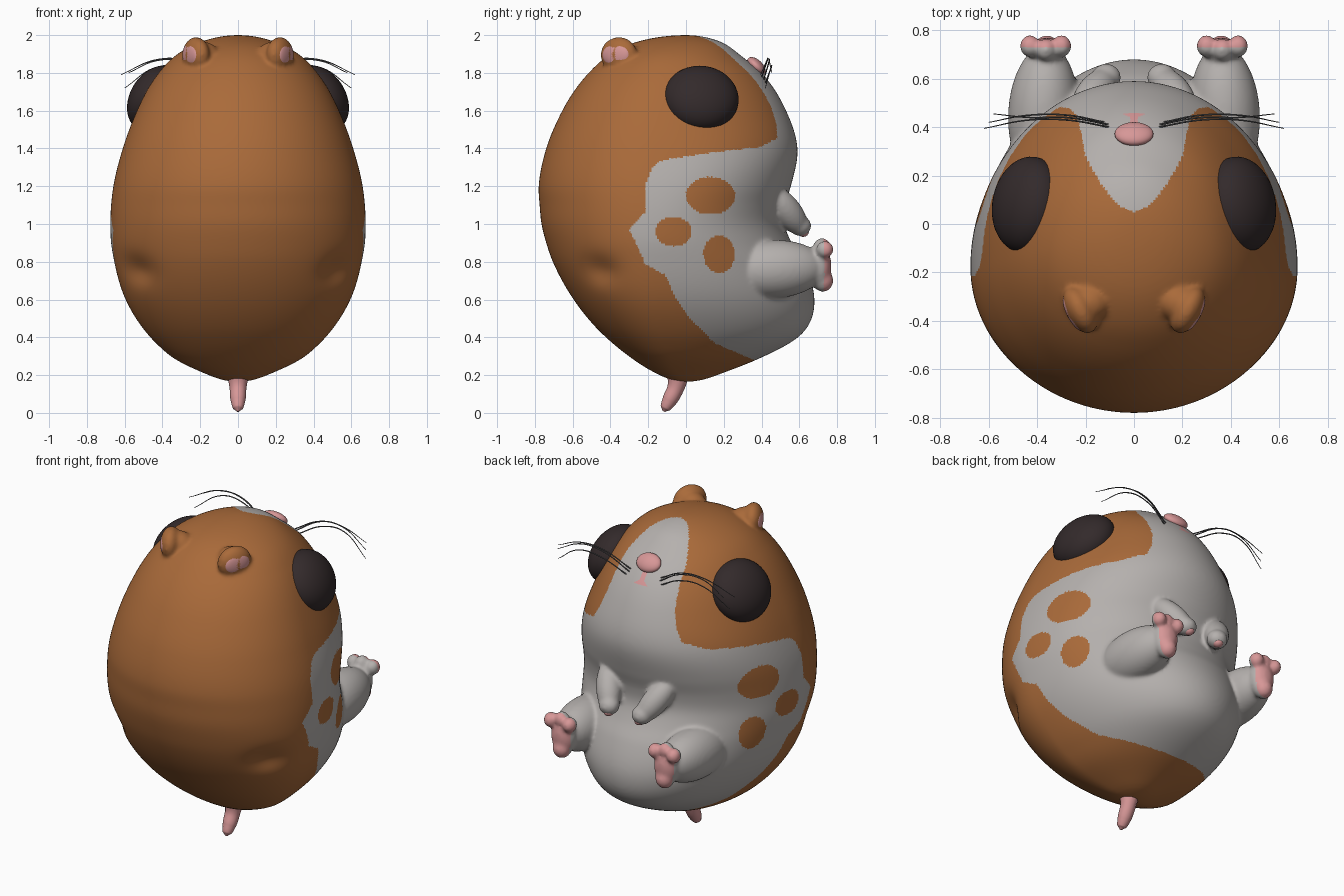
import bpy, bmesh, math
from mathutils import Vector, Matrix

if "Cube" in bpy.data.objects:
    bpy.data.objects.remove(bpy.data.objects["Cube"])


def material(name, rgb):
    m = bpy.data.materials.new(name)
    m.diffuse_color = (*rgb, 1)
    m.use_nodes = True
    m.node_tree.nodes["Principled BSDF"].inputs["Base Color"].default_value = m.diffuse_color
    return m


ORANGE = material("orange_fur", (0.40, 0.145, 0.042))
WHITE = material("pale_fur", (0.46, 0.435, 0.42))
PINK = material("pink_skin", (0.68, 0.31, 0.31))
DARK = material("eye_brown", (0.033, 0.023, 0.024))
WIRE = material("whisker_grey", (0.10, 0.10, 0.105))


def finish(name, bm, mats):
    bmesh.ops.recalc_face_normals(bm, faces=bm.faces)
    for f in bm.faces:
        f.smooth = True
    me = bpy.data.meshes.new(name)
    bm.to_mesh(me)
    bm.free()
    for m in mats:
        me.materials.append(m)
    ob = bpy.data.objects.new(name, me)
    bpy.context.collection.objects.link(ob)
    return ob


def ball(name, mat, loc, radii, axis=(0, 0, 1)):
    """Ellipsoid whose local z follows axis."""
    bm = bmesh.new()
    bmesh.ops.create_uvsphere(bm, u_segments=40, v_segments=24, radius=1)
    rot = Vector(axis).to_track_quat('Z', 'Y').to_matrix().to_4x4()
    bm.transform(Matrix.Translation(loc) @ rot @ Matrix.Diagonal((*radii, 1)))
    return finish(name, bm, [mat])


def pair(name, mat, loc, radii, axis=(0, 0, 1)):
    return [ball(f"{label}_{name}", mat, (s * loc[0], *loc[1:]), radii, (s * axis[0], *axis[1:]))
            for label, s in (("right", 1), ("left", -1))]


def select(obs):
    bpy.ops.object.select_all(action='DESELECT')
    for o in obs:
        o.select_set(True)
    bpy.context.view_layer.objects.active = obs[0]


def tube(name, mat, pts, depth):
    """Tapered tube through points (x, y, z, radius)."""
    cu = bpy.data.curves.new(name, 'CURVE')
    cu.dimensions = '3D'
    cu.bevel_depth, cu.bevel_resolution, cu.resolution_u = depth, 4, 10
    cu.use_fill_caps = True
    sp = cu.splines.new('BEZIER')
    sp.radius_interpolation = 'CARDINAL'
    sp.bezier_points.add(len(pts) - 1)
    for p, (x, y, z, r) in zip(sp.bezier_points, pts):
        p.co, p.radius = (x, y, z), r
        p.handle_left_type = p.handle_right_type = 'AUTO'
    cu.materials.append(mat)
    ob = bpy.data.objects.new(name, cu)
    bpy.context.collection.objects.link(ob)
    select([ob])
    bpy.ops.object.convert(target='MESH')


def linear(table, v):
    if v <= table[0][0]:
        return table[0][1]
    for (a, p), (b, q) in zip(table, table[1:]):
        if v <= b:
            return p + (q - p) * (v - a) / (b - a)
    return table[-1][1]


# Body profile: height, back y, front y, half width
PROFILE = [(1.97, -.24, .17, .18), (1.9, -.40, .28, .32), (1.8, -.515, .40, .42),
           (1.6, -.655, .53, .535), (1.4, -.74, .59, .61), (1.2, -.78, .555, .66),
           (1.1, -.775, .525, .672), (1.0, -.765, .52, .676), (.9, -.74, .56, .672),
           (.8, -.705, .62, .655), (.6, -.595, .68, .595), (.45, -.475, .64, .505),
           (.37, -.39, .55, .435), (.28, -.275, .37, .325), (.2, -.14, .165, .155)]
ZC, H = 1.0825, 0.9175
KEYS = []
for z, *vals in PROFILE:
    t = math.acos((z - ZC) / H)
    KEYS.append((t, [v / math.sin(t) for v in vals]))
KEYS = [(0, KEYS[0][1])] + KEYS + [(math.pi, KEYS[-1][1])]


def hermite(t, c):
    n = len(KEYS)
    i = max(k for k in range(n - 1) if KEYS[k][0] <= t)

    def slope(k):
        a, b = KEYS[max(k - 1, 0)], KEYS[min(k + 1, n - 1)]
        return (b[1][c] - a[1][c]) / (b[0] - a[0])
    (t0, p), (t1, q) = KEYS[i], KEYS[i + 1]
    d = t1 - t0
    u = (t - t0) / d
    return ((2*u**3 - 3*u*u + 1) * p[c] + (3*u*u - 2*u**3) * q[c]
            + d * ((u**3 - 2*u*u + u) * slope(i) + (u**3 - u*u) * slope(i + 1)))


# Coat markings: flank edge (z -> y), face blaze edge (|x| -> y), round flank spots
FLANK = [(.22, .55), (.28, .36), (.37, .15), (.5, .02), (.6, -.05), (.73, -.11),
         (.79, -.22), (.87, -.25), (.97, -.30), (1.07, -.21), (1.2, -.22), (1.3, -.18),
         (1.34, -.12), (1.38, .15), (1.41, .40), (1.45, .47)]
BLAZE = [(0, .05), (.07, .08), (.14, .17), (.2, .28), (.235, .45), (.27, .48), (.35, .485)]
SPOTS = [(.13, 1.15, .13, .10), (-.065, .96, .097, .077), (.175, .84, .083, .10)]


def coat(p):
    x, y, z = abs(p.x), p.y, p.z
    if y > 0 and 1.725 < z < 1.79 and x < .012 + max(0, 1.755 - z) * 1.2:
        return 2                                    # mouth
    if y > .733 and z < .94:
        return 2                                    # soles and toe tips
    if .3 < x and y < .3 and any(((y - a) / r)**2 + ((z - b) / s)**2 < 1 for a, b, r, s in SPOTS):
        return 0
    return 1 if y > (linear(BLAZE, x) if z > 1.45 else linear(FLANK, z)) else 0


# Egg-shaped trunk
RINGS, SEGS = 130, 200
bm = bmesh.new()
top, bottom = bm.verts.new((0, 0, ZC + H)), bm.verts.new((0, 0, ZC - H))
rings = []
for i in range(1, RINGS):
    t = math.pi * i / RINGS
    s, z = math.sin(t), ZC + H * math.cos(t)
    yb, yf, w = (s * hermite(t, c) for c in range(3))
    cy = -.18 * s
    full = 1 - .14 * math.exp(-((z - 1.3) / .25)**2)    # fuller cheeks
    ring = []
    for j in range(SEGS):
        a = 2 * math.pi * j / SEGS
        x, k = w * math.sin(a), math.cos(a)
        y = cy + ((yf - cy) * k**full if k > 0 else (cy - yb) * k)
        # dimple under each haunch
        d2 = (abs(x) - .5)**2 + (y + .43)**2 + ((z - .76) * 1.5)**2
        f = 1 - .055 * math.exp(-d2 / .012)
        ring.append(bm.verts.new((x * f, y * f, z)))
    rings.append(ring)
for j in range(SEGS):
    k = (j + 1) % SEGS
    bm.faces.new((top, rings[0][j], rings[0][k]))
    bm.faces.new((bottom, rings[-1][k], rings[-1][j]))
    for r, q in zip(rings, rings[1:]):
        bm.faces.new((r[j], q[j], q[k], r[k]))
body = finish("body", bm, [ORANGE, WHITE, PINK])

# Furry parts that melt into the trunk: ears, arms, legs, feet, toes
n = Vector((.88, -.46, .0)).normalized()
ear = Vector((.222, -.355, 1.895))
parts = pair("ear", ORANGE, ear, (.105, .095, .06), n)
parts += pair("ear_root", ORANGE, (.185, -.325, 1.88), (.09, .08, .085))
parts += pair("arm", WHITE, (.165, .535, 1.07), (.075, .075, .16), (-.10, .14, -.18))
parts += pair("hand", WHITE, (.115, .605, .99), (.062, .058, .055))
parts += pair("leg", WHITE, (.375, .46, .76), (.145, .155, .28), (-.06, 1, .05))
parts += pair("foot", WHITE, (.36, .705, .775), (.078, .065, .12))
parts += pair("heel", WHITE, (.36, .725, .70), (.055, .055, .06))
for x, y, z in [(.30, .735, .865), (.365, .72, .88), (.43, .735, .865)]:
    parts += pair("toe", WHITE, (x, y, z), (.042, .046, .046))
select([body] + parts)
bpy.ops.object.join()
rm = body.modifiers.new("blend", 'REMESH')
rm.mode, rm.voxel_size, rm.use_smooth_shade = 'VOXEL', .0105, True
sm = body.modifiers.new("soften", 'SMOOTH')
sm.factor, sm.iterations = .5, 9
select([body])
bpy.ops.object.convert(target='MESH')
body.data.materials.clear()
for m in (ORANGE, WHITE, PINK):
    body.data.materials.append(m)
for f in body.data.polygons:
    f.material_index = coat(f.center)
    f.use_smooth = True

# Eyes
pair("eye", DARK, (.44, .08, 1.665), (.20, .185, .13), (.85, .15, .5))

# Pink inner ears, nose, hand pads
pair("ear_inside", PINK, ear + n * .032, (.08, .066, .027), n)
ball("nose", PINK, (0, .372, 1.835), (.08, .06, .034), (0, .7, .7))
pair("hand_pad", PINK, (.108, .62, .958), (.03, .03, .026))

# Tail
tube("tail", PINK, [(0, -.04, .22, .06), (0, -.052, .14, .046), (0, -.085, .07, .040),
                    (0, -.110, .025, .027), (0, -.118, .008, .008)], 1)

# Whiskers
for label, s in (("right", 1), ("left", -1)):
    for i, (x, y, z, ye, ze, lift) in enumerate([(.10, .42, 1.785, .395, 1.79, 0),
                                                 (.12, .44, 1.755, .42, 1.72, -.04),
                                                 (.10, .43, 1.77, .455, 1.80, -.005)]):
        tube(f"{label}_whisker_{i + 1}", WIRE,
             [(s * x, y - .02, z - .01, 1), (s * .28, y + .01, 1.865 + lift, 1),
              (s * .43, y + .01, 1.87 + lift, .9), (s * (.62 - .02 * i), ye, ze, .5)], .0035)
